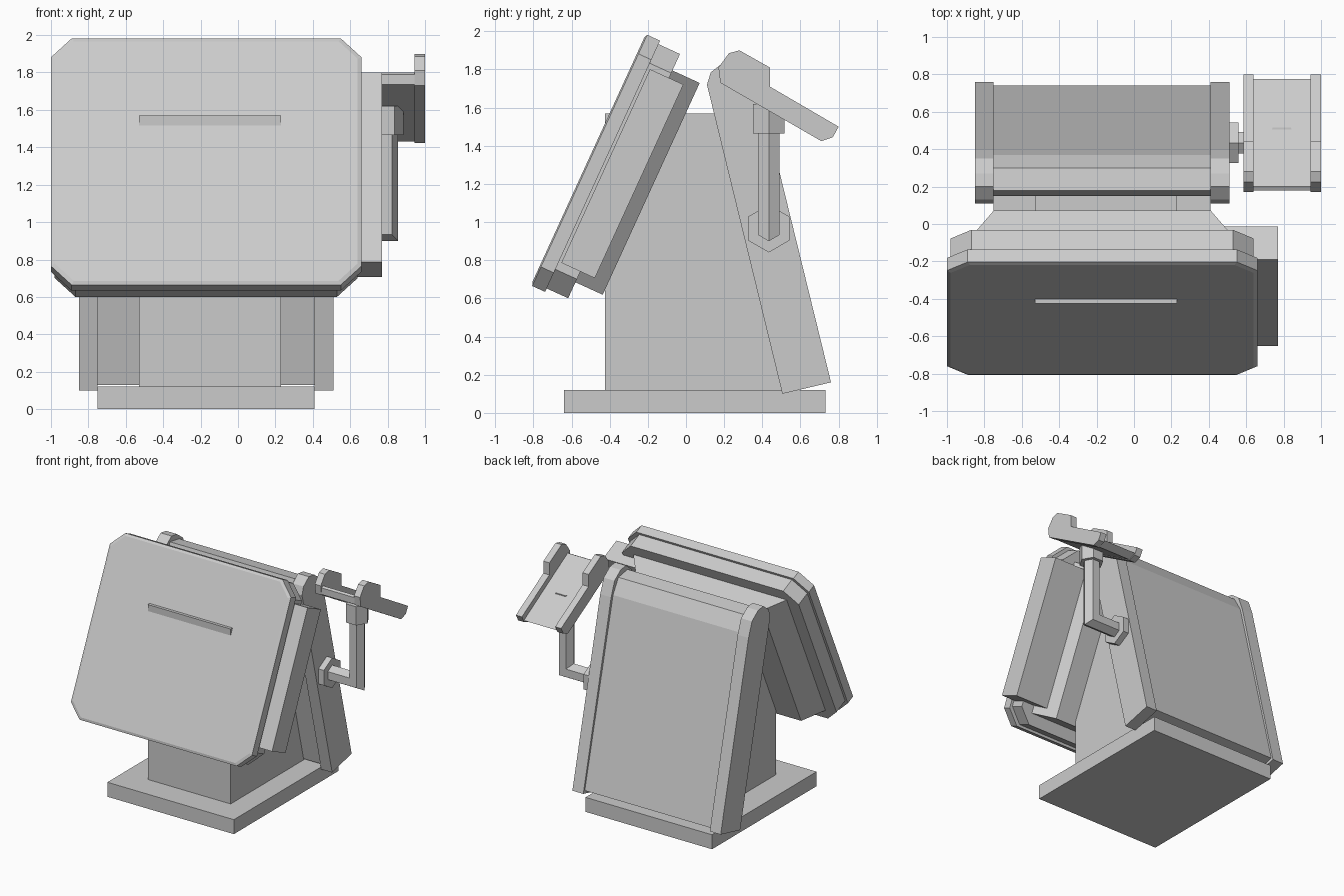
import bpy, bmesh, math
from mathutils import Vector

old = bpy.data.objects.get("Cube")
if old:
    bpy.data.objects.remove(old)

grey = bpy.data.materials.new("light_grey")
grey.use_nodes = True
colour = (0.6, 0.6, 0.6, 1)
grey.diffuse_color = colour
grey.node_tree.nodes["Principled BSDF"].inputs["Base Color"].default_value = colour


def loft(name, rings):
    """Closed solid skinned through rings of equal point count."""
    bm = bmesh.new()
    loops = [[bm.verts.new(p) for p in ring] for ring in rings]
    for a, b in zip(loops, loops[1:]):
        for i in range(len(a)):
            j = (i + 1) % len(a)
            bm.faces.new((a[i], a[j], b[j], b[i]))
    bm.faces.new(loops[0][::-1])
    bm.faces.new(loops[-1])
    bmesh.ops.recalc_face_normals(bm, faces=bm.faces)
    mesh = bpy.data.meshes.new(name)
    bm.to_mesh(mesh)
    bm.free()
    mesh.materials.append(grey)
    obj = bpy.data.objects.new(name, mesh)
    bpy.context.collection.objects.link(obj)
    return obj


def extrude_x(name, profile, x0, x1):
    """Side profile of (y, z) points extruded across x."""
    return loft(name, [[(x, y, z) for y, z in profile] for x in (x0, x1)])


def rect(a0, a1, b0, b1):
    return [(a0, b0), (a1, b0), (a1, b1), (a0, b1)]


def hexagon(r):
    """Six offsets with a corner on the first axis."""
    return [(r * math.cos(k * math.pi / 3), r * math.sin(k * math.pi / 3)) for k in range(6)]


# Tilted frame of the display: x across, u up the face, n into its back
TILT = math.radians(24.6)
S, C = math.sin(TILT), math.cos(TILT)


def tilted(x, u, n):
    return Vector((x, -0.806 + u * S + n * C, 0.665 + u * C - n * S))


def slab(name, x0, x1, u0, u1, cut, layers):
    """Corner-cut plate; layers are (depth, inset) pairs."""
    rings = []
    for n, i in layers:
        a, b, c, d, k = x0 + i, x1 - i, u0 + i, u1 - i, cut - 0.4 * i
        pts = [(a + k, c), (b - k, c), (b, c + k), (b, d - k),
               (b - k, d), (a + k, d), (a, d - k), (a, c + k)]
        rings.append([tilted(x, u, n) for x, u in pts])
    return loft(name, rings)


# Base and column
extrude_x("base_plate", rect(-0.64, 0.73, 0, 0.12), -0.75, 0.41)
extrude_x("column", [(-0.425, 0.12), (0.55, 0.12), (0.20, 1.57), (-0.425, 1.57)], -0.53, 0.23)

# Display head
slab("screen_plate", -1, 0.66, 0, 1.448, 0.11, [(-0.008, 0.02), (0, 0), (0.074, 0)])
slab("screen_housing", -0.98, 0.64, 0.02, 1.428, 0.11, [(0.07, 0), (0.198, 0)])
loft("rear_housing", [[tilted(x, u, n) for x, u in rect(x0, x1, 0.112, 1.333)]
                      for n, x0, x1 in ((0.19, -0.88, 0.54), (0.355, -0.75, 0.41))])
loft("side_reader", [[tilted(x, u, n) for x, u in rect(0.45, 0.77, 0.174, 1.29)]
                     for n in (0.088, 0.281)])

# Leaning back panel between two raised side caps
cap = [(0.505, 0.10), (0.76, 0.16), (0.395, 1.65), (0.35, 1.77),
       (0.27, 1.83), (0.20, 1.84), (0.13, 1.785), (0.11, 1.72)]
panel = [(0.53, 0.13), (0.74, 0.18), (0.37, 1.66), (0.30, 1.78), (0.18, 1.80), (0.15, 1.70)]
extrude_x("back_panel", panel, -0.76, 0.42)
for side, x in (("right", -0.85), ("left", 0.41)):
    extrude_x(side + "_cap", cap, x, x + 0.10)

# Bent arm with mitred corner, wall flange and tray socket
AX, AY, AZ = 0.79, 0.434, 0.966
bar = hexagon(0.066)
loft("arm", [[(0.5, AY + t, AZ - s) for s, t in bar],
             [(AX + s, AY + t, AZ - s) for s, t in bar],
             [(AX + s, AY + t, 1.55) for s, t in bar]])
loft("arm_flange", [[(x, AY + t, AZ + s) for s, t in hexagon(0.125)] for x in (0.5, 0.56)])
loft("tray_socket", [[(AX + s, AY + t, z) for s, t in hexagon(0.095)] for z in (1.465, 1.62)])

# Sloping tray with hooked side rails
rail = [(0.18, 1.73), (0.17, 1.81), (0.225, 1.885), (0.28, 1.90), (0.44, 1.81),
        (0.44, 1.71), (0.80, 1.50), (0.77, 1.445), (0.71, 1.424)]
tray = [(0.18, 1.735), (0.18, 1.79), (0.20, 1.80), (0.775, 1.46), (0.71, 1.43)]
extrude_x("tray", tray, 0.60, 0.98)
for side, x in (("inner", 0.585), ("outer", 0.945)):
    extrude_x(side + "_rail", rail, x, x + 0.055)
